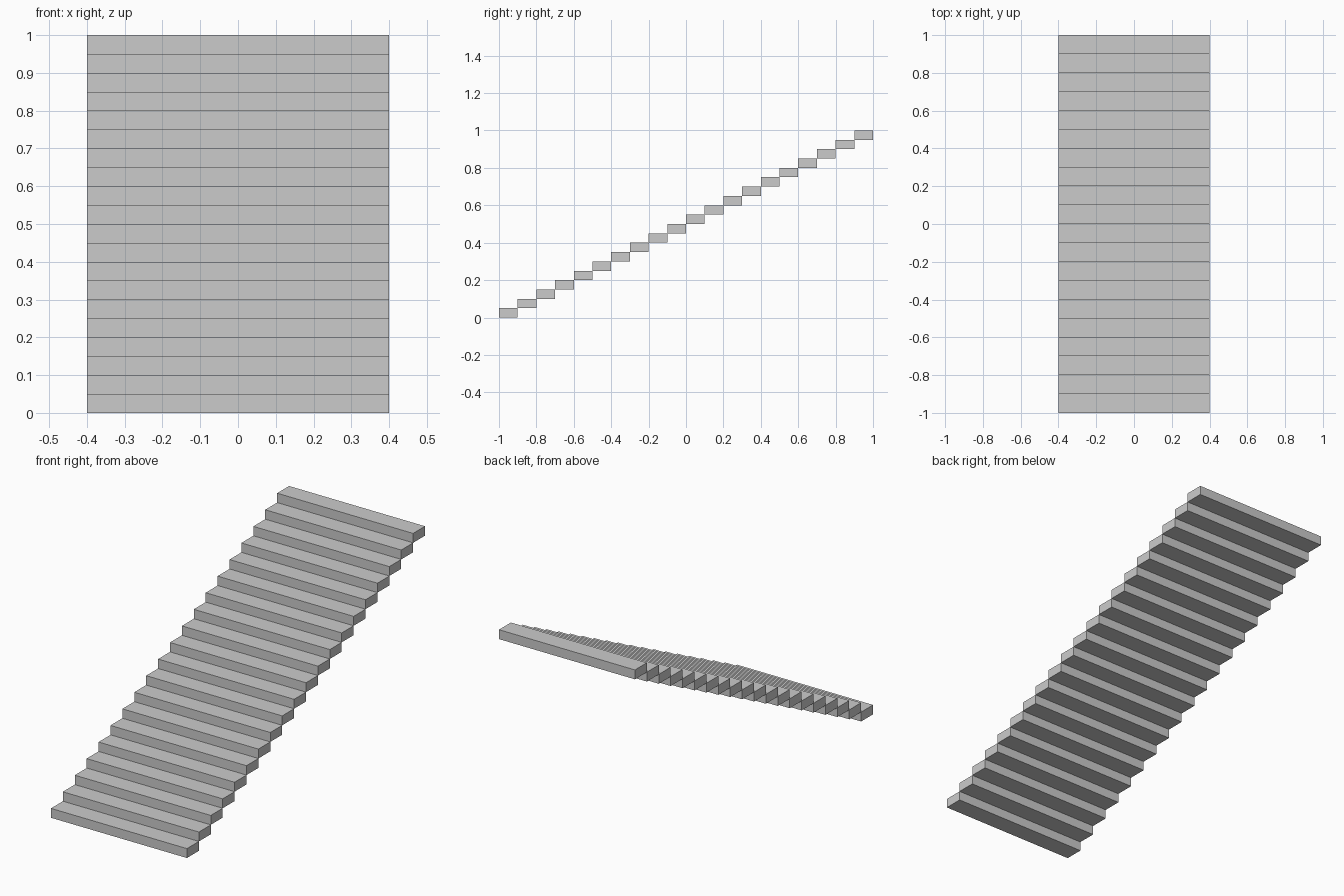
import bpy

if "Cube" in bpy.data.objects:
    bpy.data.objects.remove(bpy.data.objects["Cube"])

STEPS = 20
WIDTH, DEPTH, RISE = 0.8, 0.1, 0.05


def add_box(name, center, size):
    bpy.ops.mesh.primitive_cube_add(size=1, location=center)
    box = bpy.context.object
    box.name = name
    box.scale = size
    bpy.ops.object.transform_apply(location=False, rotation=False, scale=True)
    return box


# Straight flight of solid treads, climbing from front to back edge to edge
for i in range(STEPS):
    add_box(f"step_{i + 1:02d}",
            (0, -1 + (i + 0.5) * DEPTH, (i + 0.5) * RISE),
            (WIDTH, DEPTH, RISE))
